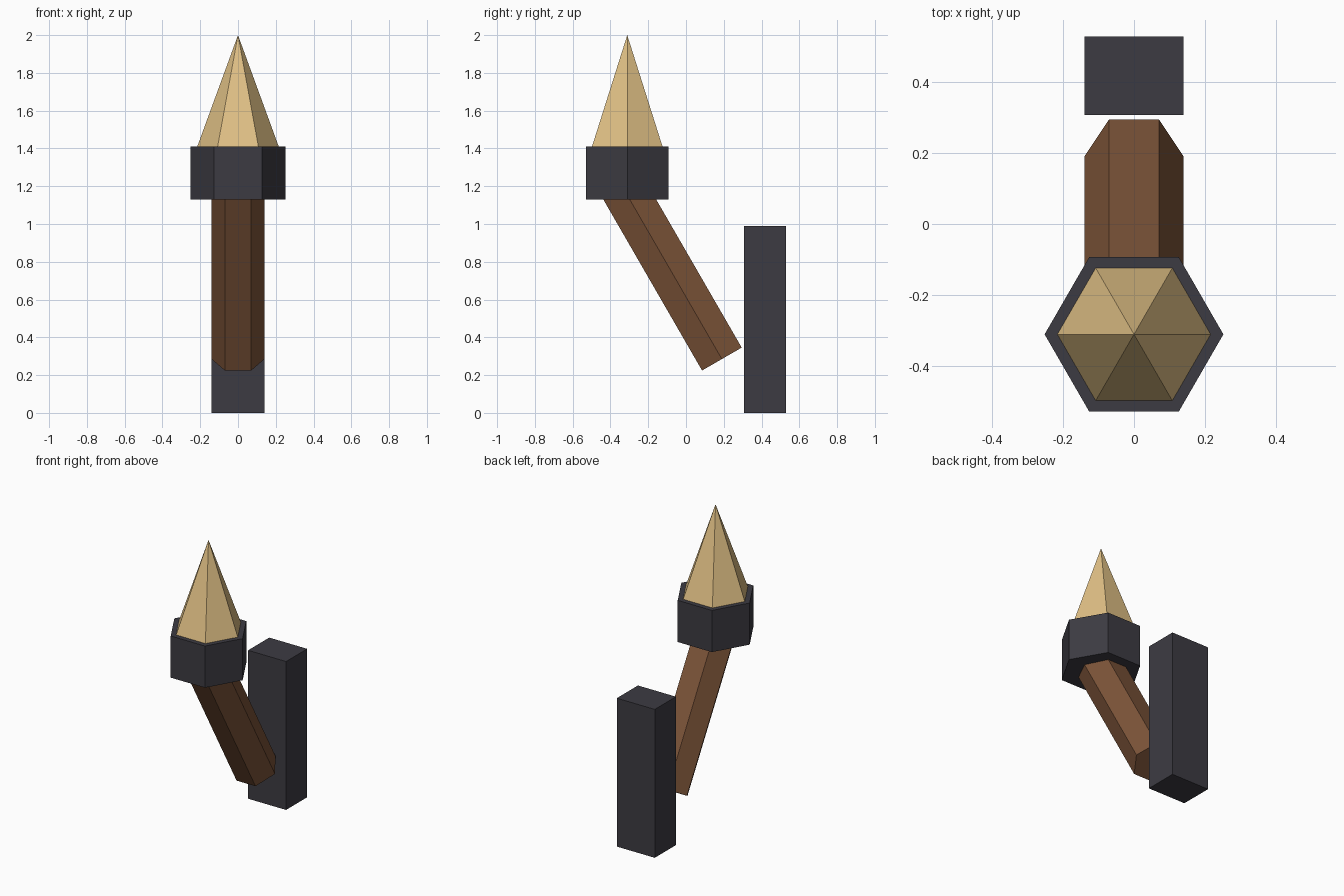
import bpy
import bmesh
from math import radians, cos, sin, tau
from mathutils import Matrix, Vector

cube = bpy.data.objects.get("Cube")
if cube:
    bpy.data.objects.remove(cube, do_unlink=True)


def material(name, rgb):
    mat = bpy.data.materials.new(name)
    mat.use_nodes = True
    mat.diffuse_color = (*rgb, 1)
    mat.node_tree.nodes["Principled BSDF"].inputs["Base Color"].default_value = (*rgb, 1)
    return mat


iron = material("dark iron", (0.046, 0.044, 0.055))
wood = material("brown wood", (0.205, 0.090, 0.041))
flame_gold = material("pale gold", (0.745, 0.527, 0.235))


def add_object(name, bm, mat, matrix):
    bmesh.ops.recalc_face_normals(bm, faces=bm.faces)
    mesh = bpy.data.meshes.new(name)
    bm.to_mesh(mesh)
    bm.free()
    mesh.materials.append(mat)
    obj = bpy.data.objects.new(name, mesh)
    obj.matrix_world = matrix
    bpy.context.collection.objects.link(obj)
    return obj


def hexagonal(name, radius, height, mat, base, tilt=0, pointed=False):
    """Six-sided prism or spike rising from base, with corners on the x axis."""
    bm = bmesh.new()
    ring = [bm.verts.new((radius * cos(tau * i / 6), radius * sin(tau * i / 6), 0))
            for i in range(6)]
    bottom = bm.faces.new(ring)
    if pointed:
        tip = bm.verts.new((0, 0, height))
        for i in range(6):
            bm.faces.new((ring[i], ring[(i + 1) % 6], tip))
    else:
        grown = bmesh.ops.extrude_face_region(bm, geom=[bottom], use_keep_orig=True)
        top = [v for v in grown["geom"] if isinstance(v, bmesh.types.BMVert)]
        bmesh.ops.translate(bm, verts=top, vec=(0, 0, height))
    place = Matrix.Translation(Vector(base)) @ Matrix.Rotation(radians(tilt), 4, "X")
    return add_object(name, bm, mat, place)


# Wall bracket
bm = bmesh.new()
bmesh.ops.create_cube(bm, size=1)
bmesh.ops.scale(bm, verts=bm.verts, vec=(0.28, 0.222, 0.99))
add_object("wall_bracket", bm, iron, Matrix.Translation((0, 0.418, 0.495)))

# Leaning handle, its upper end sunk into the collar
hexagonal("handle", 0.14, 1.1, wood, (0, 0.19, 0.285), tilt=30)

# Upright collar and flame
hexagonal("collar", 0.252, 0.278, iron, (0, -0.311, 1.131))
hexagonal("flame", 0.216, 0.591, flame_gold, (0, -0.311, 1.409), pointed=True)
